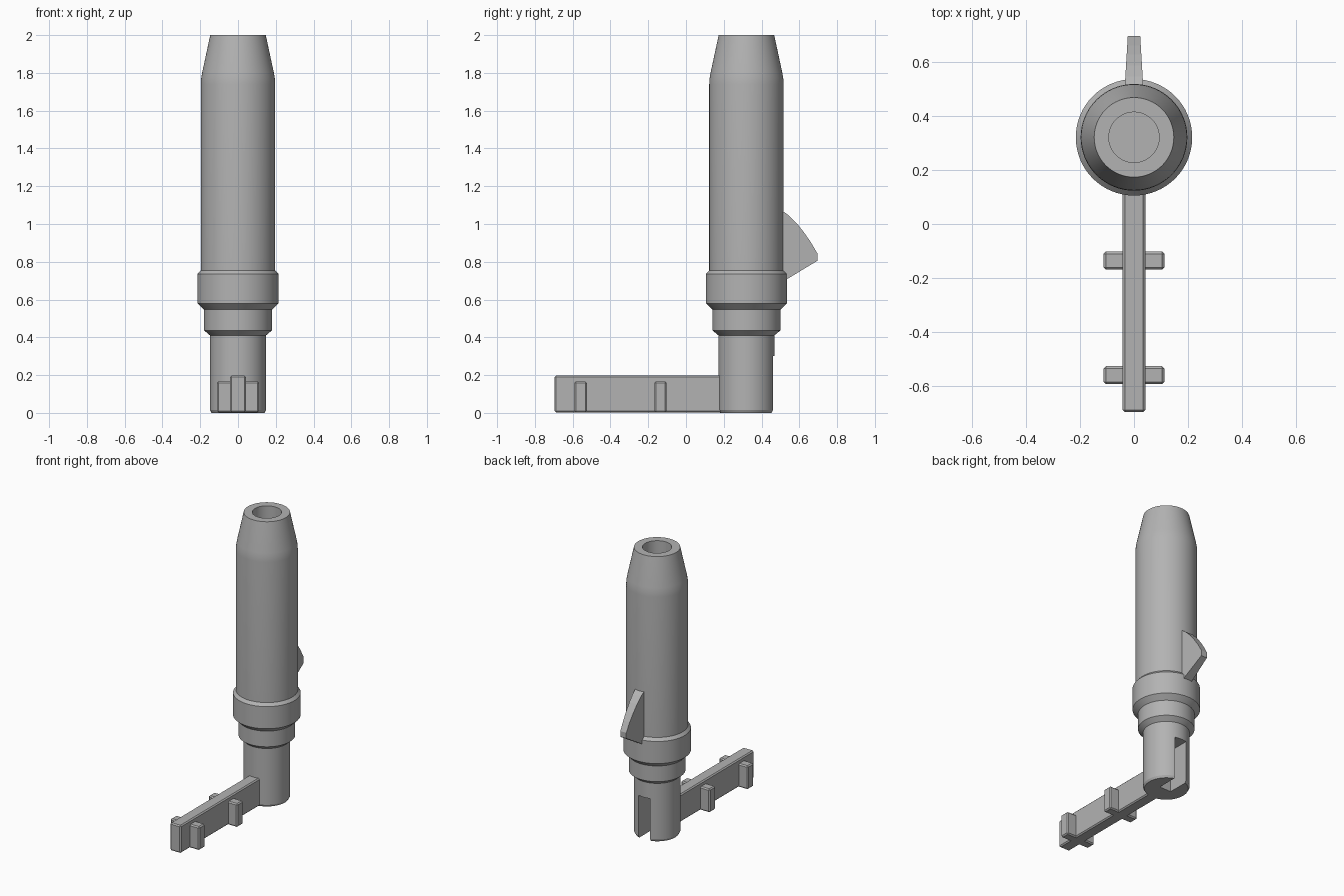
import bpy, bmesh, math
from mathutils import Vector

default = bpy.data.objects.get("Cube")
if default:
    bpy.data.objects.remove(default)

AXIS_Y = 0.32

grey = bpy.data.materials.new("plain grey")
grey.use_nodes = True
colour = (0.45, 0.45, 0.45, 1)
grey.diffuse_color = colour
grey.node_tree.nodes["Principled BSDF"].inputs["Base Color"].default_value = colour


def make_object(name, bm):
    bmesh.ops.recalc_face_normals(bm, faces=bm.faces)
    mesh = bpy.data.meshes.new(name)
    bm.to_mesh(mesh)
    bm.free()
    mesh.materials.append(grey)
    obj = bpy.data.objects.new(name, mesh)
    bpy.context.collection.objects.link(obj)
    return obj


def box(name, low, high, bevel=0.0):
    low, high = Vector(low), Vector(high)
    bm = bmesh.new()
    bmesh.ops.create_cube(bm, size=1)
    bmesh.ops.scale(bm, vec=high - low, verts=bm.verts)
    bmesh.ops.translate(bm, vec=(low + high) / 2, verts=bm.verts)
    if bevel:
        bmesh.ops.bevel(bm, geom=bm.edges[:], offset=bevel, segments=1, affect='EDGES')
    return make_object(name, bm)


def lathe(name, profile, sides=64):
    bm = bmesh.new()
    verts = [bm.verts.new((r, AXIS_Y, z)) for r, z in profile]
    edges = [bm.edges.new(pair) for pair in zip(verts, verts[1:])]
    bmesh.ops.spin(bm, geom=verts + edges, cent=(0, AXIS_Y, 0), axis=(0, 0, 1),
                   angle=math.tau, steps=sides, use_duplicate=False)
    bmesh.ops.remove_doubles(bm, verts=bm.verts, dist=0.0001)
    return make_object(name, bm)


# Turned barrel: shaft, two collars, long body, tapered nose and blind bore
barrel = lathe("barrel", [
    (0, 0), (0.14, 0), (0.148, 0.015), (0.148, 0.41), (0.18, 0.437), (0.18, 0.547),
    (0.215, 0.58), (0.215, 0.735), (0.197, 0.755), (0.197, 1.74), (0.195, 1.77),
    (0.19, 1.8), (0.147, 2), (0.093, 2), (0.093, 1.9), (0, 1.9)])

# Slot in the back of the shaft
cutter = box("slot_cutter", (-0.045, 0.31, -0.1), (0.045, 0.6, 0.3))
cutter.hide_render = True
slot = barrel.modifiers.new("slot", 'BOOLEAN')
slot.operation, slot.solver, slot.object = 'DIFFERENCE', 'EXACT', cutter
bpy.context.view_layer.objects.active = barrel
bpy.ops.object.select_all(action='DESELECT')
barrel.select_set(True)
bpy.ops.object.modifier_apply(modifier=slot.name)
bpy.data.objects.remove(cutter)
bpy.ops.object.shade_smooth_by_angle(angle=math.radians(20))

# Pointed fin on the back, thinner toward its tip
fin_profile = [(0.45, 1.095), (0.51, 1.07), (0.545, 1.045), (0.585, 1.005), (0.625, 0.955),
               (0.66, 0.905), (0.695, 0.845), (0.695, 0.805), (0.53, 0.705), (0.45, 0.66)]
bm = bmesh.new()
flanks = []
for side in (-1, 1):
    flanks.append([bm.verts.new((side * (0.034 - 0.06 * (y - 0.51)), y, z))
                   for y, z in fin_profile])
bm.faces.new(flanks[0])
bm.faces.new(flanks[1][::-1])
for i in range(len(fin_profile)):
    j = (i + 1) % len(fin_profile)
    bm.faces.new((flanks[0][i], flanks[0][j], flanks[1][j], flanks[1][i]))
make_object("fin", bm)

# Flat arm reaching forward, with two cross teeth
box("arm", (-0.042, -0.695, 0.003), (0.042, 0.25, 0.197), 0.008)
for name, y in (("front_teeth", -0.558), ("rear_teeth", -0.135)):
    box(name, (-0.112, y - 0.033, 0.003), (0.112, y + 0.033, 0.167), 0.008)
